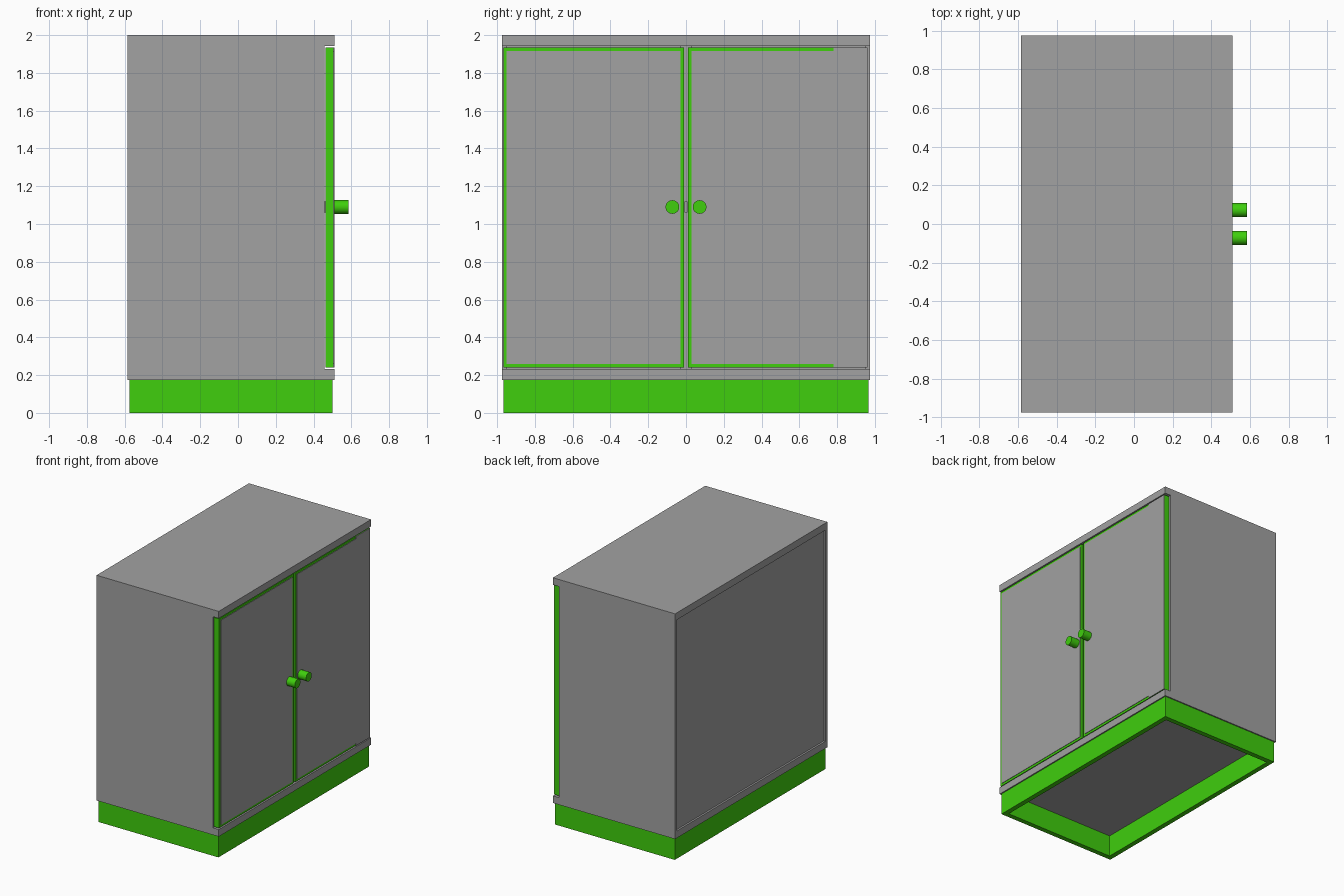
import bpy
from math import pi

cube = bpy.data.objects.get("Cube")
if cube:
    bpy.data.objects.remove(cube, do_unlink=True)


def material(name, rgb):
    m = bpy.data.materials.new(name)
    m.use_nodes = True
    m.diffuse_color = (*rgb, 1)
    m.node_tree.nodes["Principled BSDF"].inputs["Base Color"].default_value = (*rgb, 1)
    return m


grey = material("grey_panel", (0.36, 0.36, 0.36))
green = material("bright_green", (0.05, 0.62, 0.004))


def box(name, xs, ys, zs, mat):
    """Box spanning the given (low, high) ranges."""
    spans = (xs, ys, zs)
    bpy.ops.mesh.primitive_cube_add(size=1, location=[(a + b) / 2 for a, b in spans])
    ob = bpy.context.object
    ob.name = name
    ob.scale = [b - a for a, b in spans]
    bpy.ops.object.transform_apply(location=False, rotation=False, scale=True)
    ob.data.materials.append(mat)
    return ob


BACK, FRONT, HALF = -0.585, 0.51, 0.975
BASE, SHELF, LID = 0.175, 0.232, 1.943
CARCASS = 0.457          # front edge of the upright panels
T = 0.025                # panel thickness

# Carcass: top and bottom boards, sides, recessed back and divider
box("top_board", (BACK, FRONT), (-HALF, HALF), (LID, 2), grey)
box("bottom_board", (BACK, FRONT), (-HALF, HALF), (BASE, SHELF), grey)
for side, s in (("right", -1), ("left", 1)):
    ys = sorted((s * HALF, s * (HALF - T)))
    box(side + "_side_panel", (BACK, CARCASS), ys, (SHELF, LID), grey)
box("back_panel", (BACK + 0.015, BACK + 0.035), (T - HALF, HALF - T), (SHELF, LID), grey)
box("centre_divider", (BACK + 0.035, CARCASS), (-0.03, 0.03), (SHELF, LID), grey)

# Plinth: hollow ring of four boards
PX, PY, W = (-0.575, 0.5), 0.965, 0.04
box("plinth_back", (PX[0], PX[0] + W), (-PY, PY), (0, BASE), green)
box("plinth_front", (PX[1] - W, PX[1]), (-PY, PY), (0, BASE), green)
for side, s in (("right", -1), ("left", 1)):
    ys = sorted((s * PY, s * (PY - W)))
    box("plinth_" + side, (PX[0] + W, PX[1] - W), ys, (0, BASE), green)

# Doors: green slabs with thin grey face plates
DZ = (0.24, 1.935)
FACE = (0.506, FRONT)
EDGE = 0.018
inner_z = (DZ[0] + EDGE, DZ[1] - EDGE)
box("right_door", (0.462, FACE[0]), (-0.967, -0.01), DZ, green)
box("right_door_face", FACE, (-0.967 + EDGE, -0.01 - EDGE), inner_z, grey)
box("left_door", (0.462, FACE[0]), (0.01, 0.962), DZ, green)
box("left_door_face", FACE, (0.01 + EDGE, 0.78), inner_z, grey)
box("left_door_face_end", FACE, (0.78, 0.962), DZ, grey)

# Knobs and the small catch between the doors
for side, y in (("right", -0.072), ("left", 0.072)):
    bpy.ops.mesh.primitive_cylinder_add(vertices=32, radius=0.036, depth=0.079,
                                        location=(0.5455, y, 1.09), rotation=(0, pi / 2, 0))
    knob = bpy.context.object
    knob.name = side + "_knob"
    knob.data.materials.append(green)
    bpy.ops.object.shade_smooth_by_angle()
box("door_catch", (CARCASS, 0.47), (-0.009, 0.009), (1.06, 1.12), grey)
